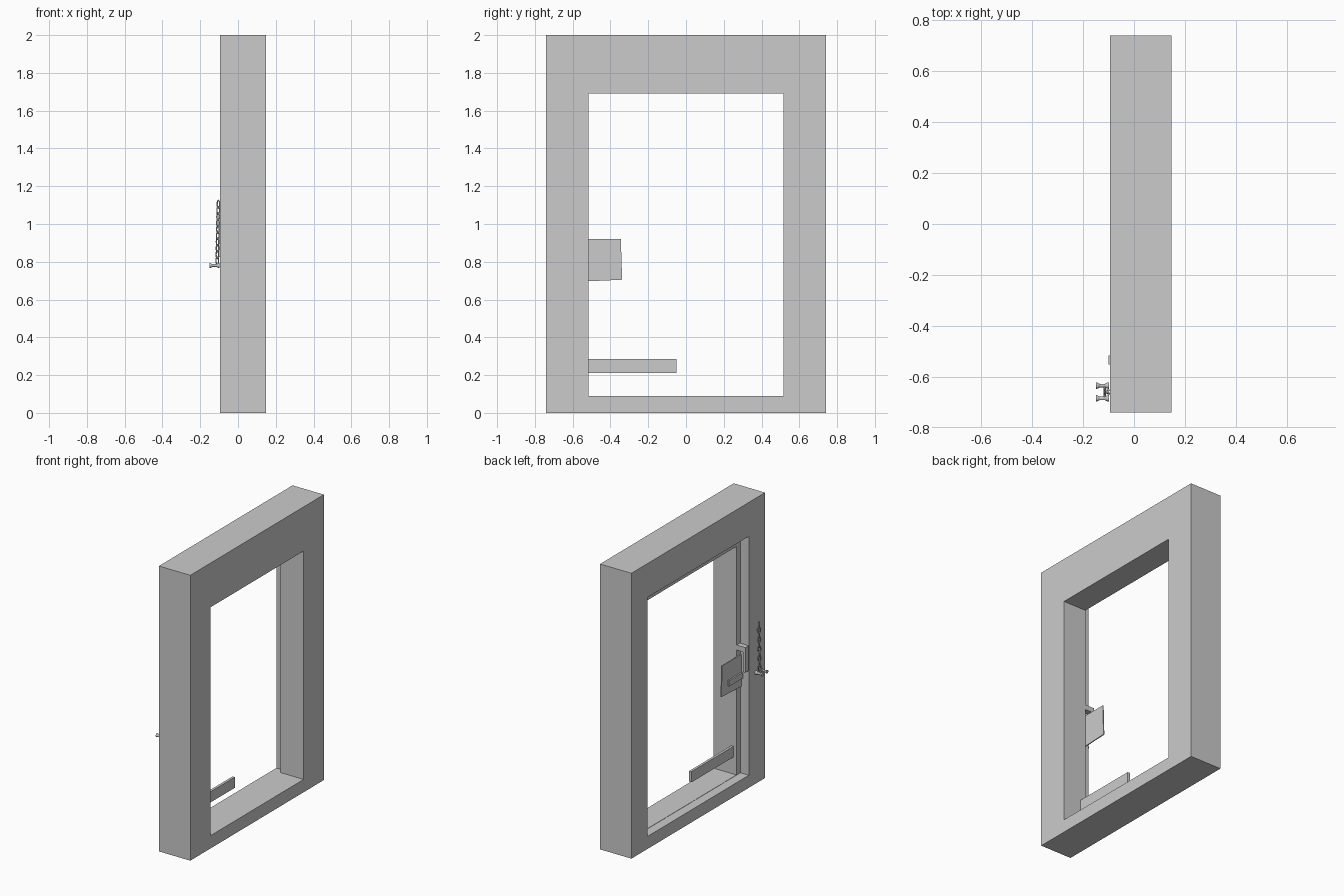
import bpy, bmesh
from math import radians, cos, sin, pi
from mathutils import Matrix, Vector

if "Cube" in bpy.data.objects:
    bpy.data.objects.remove(bpy.data.objects["Cube"])


def finish(name, bm, smooth=False):
    bmesh.ops.recalc_face_normals(bm, faces=bm.faces[:])
    me = bpy.data.meshes.new(name)
    bm.to_mesh(me)
    bm.free()
    for p in me.polygons:
        p.use_smooth = smooth
    ob = bpy.data.objects.new(name, me)
    bpy.context.collection.objects.link(ob)
    return ob


def bridge_rings(bm, rings, closed_loop=True):
    n = len(rings)
    for i in range(n if closed_loop else n - 1):
        a, b = rings[i], rings[(i + 1) % n]
        m = len(a)
        for j in range(m):
            k = (j + 1) % m
            bm.faces.new((a[j], a[k], b[k], b[j]))


def slab(name, outline, x0, x1):
    """Extrude a (y, z) outline between two x positions."""
    bm = bmesh.new()
    rings = [[bm.verts.new((x, y, z)) for y, z in outline] for x in (x0, x1)]
    bridge_rings(bm, rings, False)
    for r in rings:
        bm.faces.new(r)
    return finish(name, bm)


def rect(y0, y1, z0, z1):
    return [(y0, z0), (y1, z0), (y1, z1), (y0, z1)]


# Wall frame with a rebate on the -x side for the door
outer = rect(-0.74, 0.74, 0, 2)
opening = rect(-0.515, 0.515, 0.09, 1.69)
rebate = rect(-0.56, 0.56, 0.088, 1.762)
bm = bmesh.new()
sections = [(0.148, outer), (0.148, opening), (-0.03, opening),
            (-0.03, rebate), (-0.095, rebate), (-0.095, outer)]
bridge_rings(bm, [[bm.verts.new((x, y, z)) for y, z in s] for x, s in sections])
finish("door_frame", bm)

# Plate and its raised bar
slab("lock_plate", [(-0.56, 0.695), (-0.338, 0.705), (-0.345, 0.92), (-0.56, 0.92)],
     -0.038, -0.031)
slab("lock_bar", rect(-0.56, -0.41, 0.755, 0.795), -0.048, -0.038)

# Low board crossing the opening
slab("low_board", rect(-0.515, -0.05, 0.21, 0.285), -0.008, 0.01)

# Hanging handle: arm plus grip, as one L profile in x/z
bm = bmesh.new()
L = [(-0.031, 0.965), (-0.031, 1.0), (-0.1, 1.0), (-0.1, 0.825), (-0.08, 0.825), (-0.08, 0.965)]
rings = [[bm.verts.new((x, y, z)) for x, z in L] for y in (-0.552, -0.516)]
bridge_rings(bm, rings, False)
for r in rings:
    bm.faces.new(r)
finish("handle", bm)


# Chain of oval links, alternately turned
def link(bm, centre, turn, half_l=0.024, half_w=0.013, r=0.0035, seg=14, sides=6):
    mat = Matrix.Translation(centre) @ Matrix.Rotation(turn, 4, 'Z')
    rings = []
    for i in range(seg):
        a = 2 * pi * i / seg
        c = Vector((half_w - r, 0, 0)) * cos(a) + Vector((0, 0, half_l - r)) * sin(a)
        d = Vector((cos(a), 0, sin(a)))
        rings.append([bm.verts.new(mat @ (c + r * (cos(t) * d + sin(t) * Vector((0, 1, 0)))))
                      for t in (2 * pi * j / sides for j in range(sides))])
    bridge_rings(bm, rings)


bm = bmesh.new()
count = 10
for i in range(count):
    t = i / (count - 1)
    link(bm, Vector((-0.104 - 0.006 * t, -0.66, 1.105 - 0.3 * t)),
         radians(45 if i % 2 else -45))
finish("chain", bm, True)


# Lathed pieces
def lathe(name, start, axis, profile, sides=12):
    rot = Vector((0, 0, 1)).rotation_difference(Vector(axis)).to_matrix().to_4x4()
    mat = Matrix.Translation(start) @ rot
    bm = bmesh.new()
    rings = [[bm.verts.new(mat @ Vector((r * cos(2 * pi * j / sides),
                                         r * sin(2 * pi * j / sides), h)))
              for j in range(sides)] for h, r in profile]
    bridge_rings(bm, rings, False)
    bm.faces.new(rings[0])
    bm.faces.new(rings[-1])
    return finish(name, bm)


# Two spool pegs and the cross pin at the chain's end
spool = [(0, 0.013), (0.006, 0.012), (0.016, 0.007), (0.036, 0.007), (0.046, 0.012), (0.052, 0.013)]
for side, y in (("left", -0.635), ("right", -0.685)):
    lathe("peg_" + side, (-0.098, y, 0.78), (-1, 0, 0), spool)
lathe("cross_pin", (-0.115, -0.685, 0.78), (0, 1, 0), [(0, 0.005), (0.05, 0.005)], 8)
